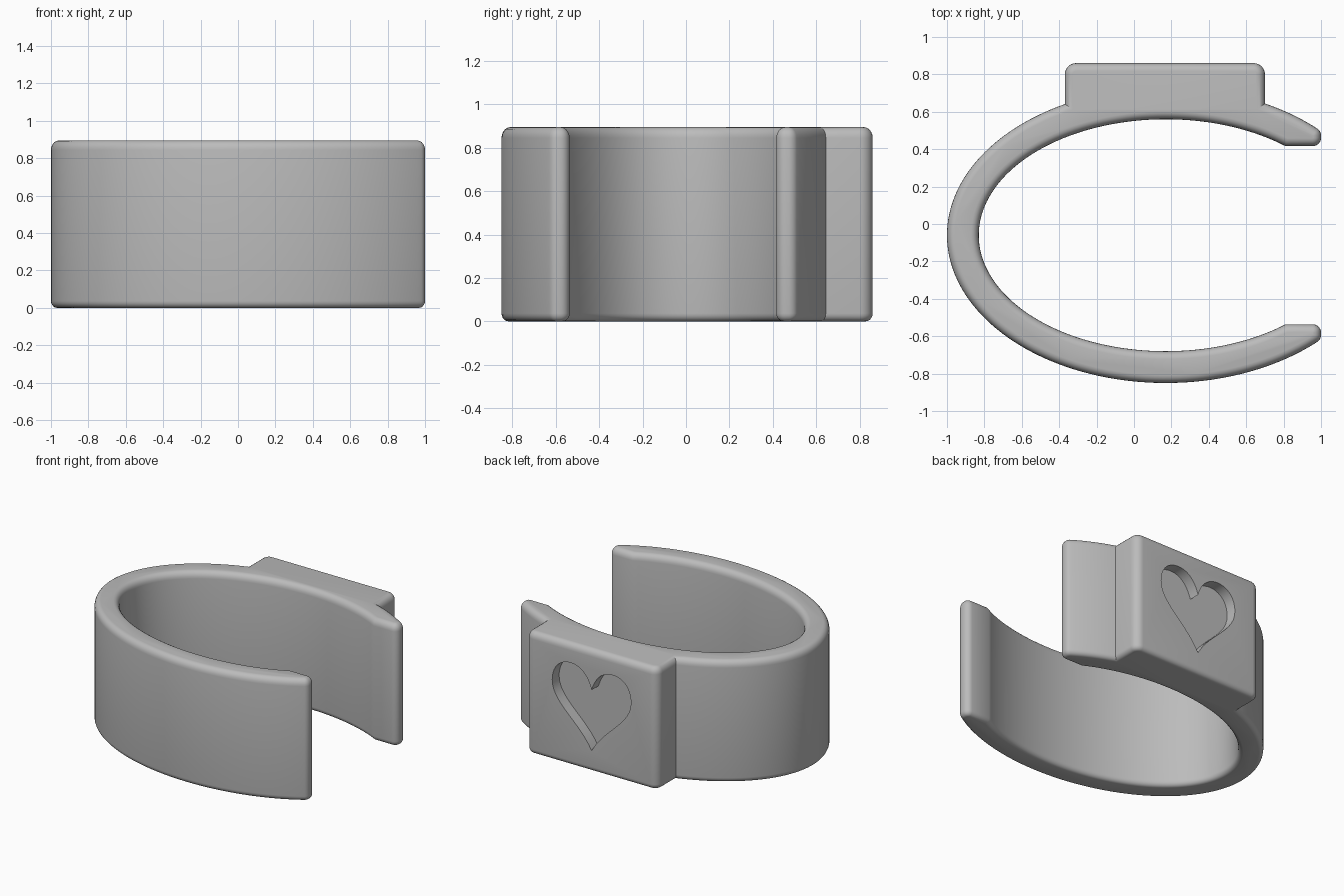
import bpy, bmesh, math
from mathutils import Vector
from mathutils.geometry import interpolate_bezier

if "Cube" in bpy.data.objects:
    bpy.data.objects.remove(bpy.data.objects["Cube"])

HEIGHT = 0.895
CX, CY = 0.17, -0.06          # centre of the oval

grey = bpy.data.materials.new("plain grey")
grey.diffuse_color = (0.5, 0.5, 0.5, 1)
grey.use_nodes = True
grey.node_tree.nodes["Principled BSDF"].inputs["Base Color"].default_value = grey.diffuse_color


def oval(a, b, t0, t1, n):
    return [(CX + a * math.cos(t0 + (t1 - t0) * i / n),
             CY + b * math.sin(t0 + (t1 - t0) * i / n), 0) for i in range(n + 1)]


def fillet(points, steps=7):
    """Replace corners given as (x, y, radius) with arcs."""
    out = []
    for i, (x, y, r) in enumerate(points):
        p = Vector((x, y))
        if r == 0:
            out.append(p)
            continue
        u = (Vector(points[i - 1][:2]) - p).normalized()
        v = (Vector(points[(i + 1) % len(points)][:2]) - p).normalized()
        half = u.angle(v) / 2
        centre = p + (u + v).normalized() * r / math.sin(half)
        a = p + u * r / math.tan(half) - centre
        b = p + v * r / math.tan(half) - centre
        sweep = math.pi - 2 * half
        for k in range(steps + 1):
            f = k / steps
            out.append(centre + (a * math.sin((1 - f) * sweep) + b * math.sin(f * sweep)) / math.sin(sweep))
    return out


def inset(points, d):
    """Shift a counter-clockwise outline inwards by d."""
    out = []
    for i, p in enumerate(points):
        e1 = (p - points[i - 1]).normalized()
        e2 = (points[(i + 1) % len(points)] - p).normalized()
        n1, n2 = Vector((-e1.y, e1.x)), Vector((-e2.y, e2.x))
        out.append(p + (n1 + n2) * d / (1 + n1.dot(n2)))
    return out


def loft(name, rings):
    """Skin stacked rings of 3D points and cap both ends."""
    bm = bmesh.new()
    vs = [[bm.verts.new(p) for p in ring] for ring in rings]
    n = len(vs[0])
    for lo, hi in zip(vs, vs[1:]):
        for i in range(n):
            j = (i + 1) % n
            bm.faces.new((lo[i], lo[j], hi[j], hi[i]))
    bm.faces.new(vs[0][::-1])
    bm.faces.new(vs[-1])
    bmesh.ops.recalc_face_normals(bm, faces=bm.faces)
    mesh = bpy.data.meshes.new(name)
    bm.to_mesh(mesh)
    bm.free()
    mesh.materials.append(grey)
    ob = bpy.data.objects.new(name, mesh)
    bpy.context.collection.objects.link(ob)
    return ob


# Outline: outer oval with the raised block, lower tip, inner oval, upper tip
TAU = 2 * math.pi
outline = fillet(
    oval(1.17, 0.79, 0.83, 1.1, 8)
    + [(0.70, 0.86, 0.06), (-0.37, 0.86, 0.06)]
    + oval(1.17, 0.79, 2.05, TAU - 0.83, 90)
    + [(1.0, -0.617, 0.045), (1.0, -0.536, 0.045)]
    + oval(1.0, 0.62, TAU - 0.876, 0.876, 110)
    + [(1.0, 0.416, 0.045), (1.0, 0.497, 0.045)])

# Rounded rims: (inset, z) levels from bottom to top
STEPS = 5
levels = []
for k in range(STEPS + 1):
    a = math.pi / 2 * k / STEPS
    levels.append((0.033 * (1 - math.sin(a)), 0.037 * (1 - math.cos(a))))
for k in range(STEPS + 1):
    a = math.pi / 2 * k / STEPS
    levels.append((0.042 * (1 - math.cos(a)), HEIGHT - 0.05 * (1 - math.sin(a))))
band = loft("open_band", [[(p.x, p.y, z) for p in inset(outline, d)] for d, z in levels])

# Heart outline: one half from curves, then mirrored
CURVES = [((0, .60), (.03, .70), (.09, .755), (.17, .755)),
          ((.17, .755), (.26, .755), (.32, .69), (.32, .59)),
          ((.32, .59), (.32, .43), (.10, .34), (0, .155))]
half = []
for c in CURVES:
    half += interpolate_bezier(*[Vector((x, 0, z)) for x, z in c], 14)[:-1]
half.append(Vector((0, 0, .155)))
heart = half + [Vector((-p.x, 0, p.z)) for p in half[-2:0:-1]]
cutter = loft("heart_cutter", [[(p.x + 0.165, y, p.z) for p in heart] for y in (0.78, 0.95)])
cutter.hide_render = True

# Cut the heart recess into the block
mod = band.modifiers.new("heart recess", 'BOOLEAN')
mod.operation, mod.object, mod.solver = 'DIFFERENCE', cutter, 'EXACT'
bpy.context.view_layer.objects.active = band
band.select_set(True)
cutter.select_set(False)
bpy.ops.object.modifier_apply(modifier=mod.name)
bpy.data.objects.remove(cutter)
bpy.ops.object.shade_smooth_by_angle(angle=math.radians(30))
